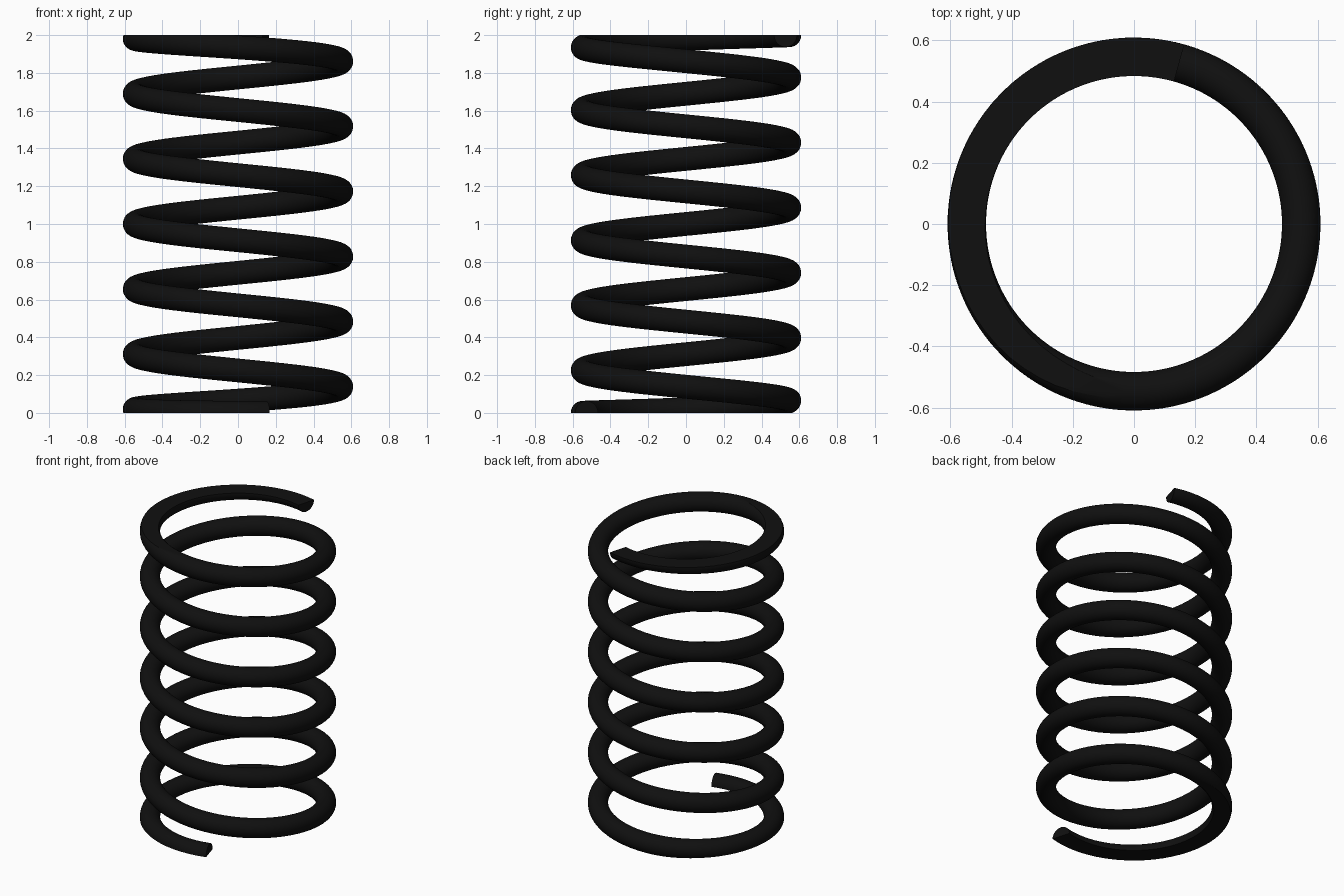
import bpy, bmesh, math
from mathutils import Vector

if "Cube" in bpy.data.objects:
    bpy.data.objects.remove(bpy.data.objects["Cube"])

COIL_R, WIRE_R = 0.547, 0.063      # coil centreline and wire radius
TURNS, RAMP, HEIGHT = 6.588, 0.785, 2.0
PITCH = HEIGHT / (TURNS - RAMP)
START = math.radians(286)          # angle of the bottom end
STEPS, SIDES = 420, 32


def height(u):
    """Centreline height after u turns: pitch eases to zero at both ends."""
    if u < RAMP:
        return PITCH * u * u / (2 * RAMP)
    if u > TURNS - RAMP:
        return HEIGHT - PITCH * (TURNS - u) ** 2 / (2 * RAMP)
    return PITCH * (u - RAMP / 2)


# Sweep the round wire along the left-handed helix
bm = bmesh.new()
rings = []
for i in range(STEPS + 1):
    u = TURNS * i / STEPS
    a = START - 2 * math.pi * u
    out = Vector((math.cos(a), math.sin(a), 0))
    along = Vector((math.sin(a), -math.cos(a), 0)) * (2 * math.pi * COIL_R)
    e = 1e-4
    lo, hi = max(u - e, 0), min(u + e, TURNS)
    along.z = (height(hi) - height(lo)) / (hi - lo)
    up = out.cross(along).normalized()
    if up.z < 0:
        up.negate()
    centre = out * COIL_R + Vector((0, 0, height(u)))
    ring = []
    for k in range(SIDES):
        t = 2 * math.pi * (k + 0.5) / SIDES
        ring.append(bm.verts.new(centre + WIRE_R * (math.cos(t) * out + math.sin(t) * up)))
    rings.append(ring)
for r0, r1 in zip(rings, rings[1:]):
    for k in range(SIDES):
        n = (k + 1) % SIDES
        bm.faces.new((r0[k], r0[n], r1[n], r1[k]))
bm.faces.new(rings[0])
bm.faces.new(rings[-1])

# Grind both ends flat
for z, d in ((0, -1), (HEIGHT, 1)):
    geom = bm.verts[:] + bm.edges[:] + bm.faces[:]
    bmesh.ops.bisect_plane(bm, geom=geom, plane_co=(0, 0, z), plane_no=(0, 0, d),
                           clear_outer=True)
    rim = [e for e in bm.edges if e.is_boundary]
    cap = bmesh.ops.edgeloop_fill(bm, edges=rim)["faces"]
    bmesh.ops.triangulate(bm, faces=cap, ngon_method='EAR_CLIP')
bmesh.ops.recalc_face_normals(bm, faces=bm.faces[:])

mesh = bpy.data.meshes.new("coil_spring")
bm.to_mesh(mesh)
bm.free()
spring = bpy.data.objects.new("coil_spring", mesh)
bpy.context.collection.objects.link(spring)

# Black finish and smooth shading
mat = bpy.data.materials.new("black_steel")
mat.diffuse_color = (0.005, 0.005, 0.005, 1)
mat.use_nodes = True
mat.node_tree.nodes["Principled BSDF"].inputs["Base Color"].default_value = mat.diffuse_color
mesh.materials.append(mat)
bpy.context.view_layer.objects.active = spring
spring.select_set(True)
bpy.ops.object.shade_smooth_by_angle(angle=math.radians(30))
